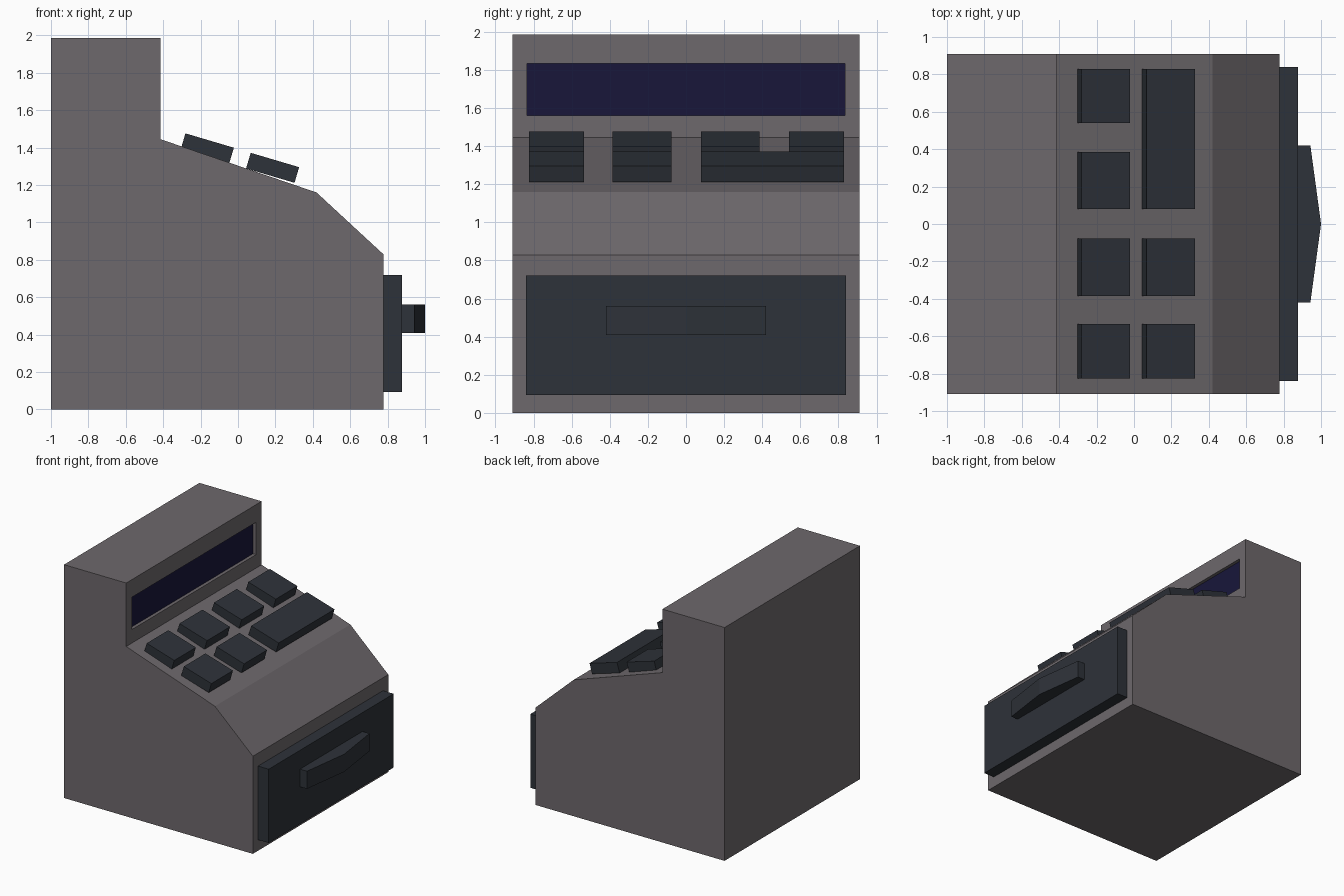
import bpy, bmesh, math
from mathutils import Vector, Matrix

if "Cube" in bpy.data.objects:
    bpy.data.objects.remove(bpy.data.objects["Cube"])


def material(name, rgb):
    m = bpy.data.materials.new(name)
    m.diffuse_color = (*rgb, 1)
    m.use_nodes = True
    m.node_tree.nodes["Principled BSDF"].inputs["Base Color"].default_value = m.diffuse_color
    return m


BODY = material("warm_grey", (0.155, 0.14, 0.15))
DARK = material("charcoal", (0.027, 0.032, 0.041))
GLASS = material("navy_glass", (0.009, 0.008, 0.042))


def finish(bm, name, mat):
    bmesh.ops.recalc_face_normals(bm, faces=bm.faces)
    me = bpy.data.meshes.new(name)
    bm.to_mesh(me)
    bm.free()
    me.materials.append(mat)
    ob = bpy.data.objects.new(name, me)
    bpy.context.collection.objects.link(ob)
    return ob


def prism(points, direction):
    """Extrude a flat outline of 3D points along a direction."""
    bm = bmesh.new()
    face = bm.faces.new([bm.verts.new(p) for p in points])
    ext = bmesh.ops.extrude_face_region(bm, geom=[face], use_keep_orig=True)
    verts = [g for g in ext["geom"] if isinstance(g, bmesh.types.BMVert)]
    bmesh.ops.translate(bm, verts=verts, vec=direction)
    bmesh.ops.recalc_face_normals(bm, faces=bm.faces)
    return bm


def box(name, lo, hi, mat, matrix=Matrix()):
    lo, hi = Vector(lo), Vector(hi)
    bm = bmesh.new()
    bmesh.ops.create_cube(bm, size=1, matrix=matrix @ Matrix.Translation((lo + hi) / 2)
                          @ Matrix.Diagonal((*(hi - lo), 1)))
    return finish(bm, name, mat)


# Body: side profile extruded across the width
profile = [(-1, 0), (0.777, 0), (0.777, 0.83), (0.42, 1.16),
           (-0.415, 1.445), (-0.415, 1.985), (-1, 1.985)]
bm = prism([(x, -0.91, z) for x, z in profile], (0, 1.82, 0))

# Display recess: inset the upright face, then push it in
SY, Z0, Z1 = 0.835, 1.56, 1.835
bm.normal_update()
panel = max((f for f in bm.faces if f.normal.x > 0.9),
            key=lambda f: f.calc_center_median().z)
bmesh.ops.inset_region(bm, faces=[panel], thickness=0.05)
zc = panel.calc_center_median().z
for v in panel.verts:
    v.co.y = math.copysign(SY, v.co.y)
    v.co.z = Z1 if v.co.z > zc else Z0
bmesh.ops.inset_region(bm, faces=[panel], thickness=0)
for v in panel.verts:
    v.co.x -= 0.04
finish(bm, "register_body", BODY)
box("display_screen", (-0.46, -SY, Z0), (-0.443, SY, Z1), GLASS)

# Keys: two tilted rows, the front row ending in one wide key
TILT = math.radians(16.5)
rows = {"back": ((-0.293, 1.476), [(-0.825, -0.535), (-0.385, -0.077), (0.08, 0.385), (0.54, 0.83)]),
        "front": ((0.056, 1.372), [(-0.825, -0.535), (-0.385, -0.077), (0.08, 0.83)])}
for row, ((x, z), spans) in rows.items():
    x += 0.012
    mat = Matrix.Translation((x, 0, z)) @ Matrix.Rotation(TILT, 4, 'Y')
    for i, (y0, y1) in enumerate(spans, 1):
        box(f"{row}_key_{i}", (0, y0, -0.087), (0.27, y1, 0), DARK, mat)

# Cash drawer front and its pointed pull handle
box("drawer_front", (0.77, -0.84, 0.093), (0.877, 0.84, 0.72), DARK)
pull = [(0.87, -0.42), (0.943, -0.42), (1.0, 0), (0.943, 0.42), (0.87, 0.42)]
finish(prism([(x, y, 0.41) for x, y in pull], (0, 0, 0.15)), "drawer_handle", DARK)
